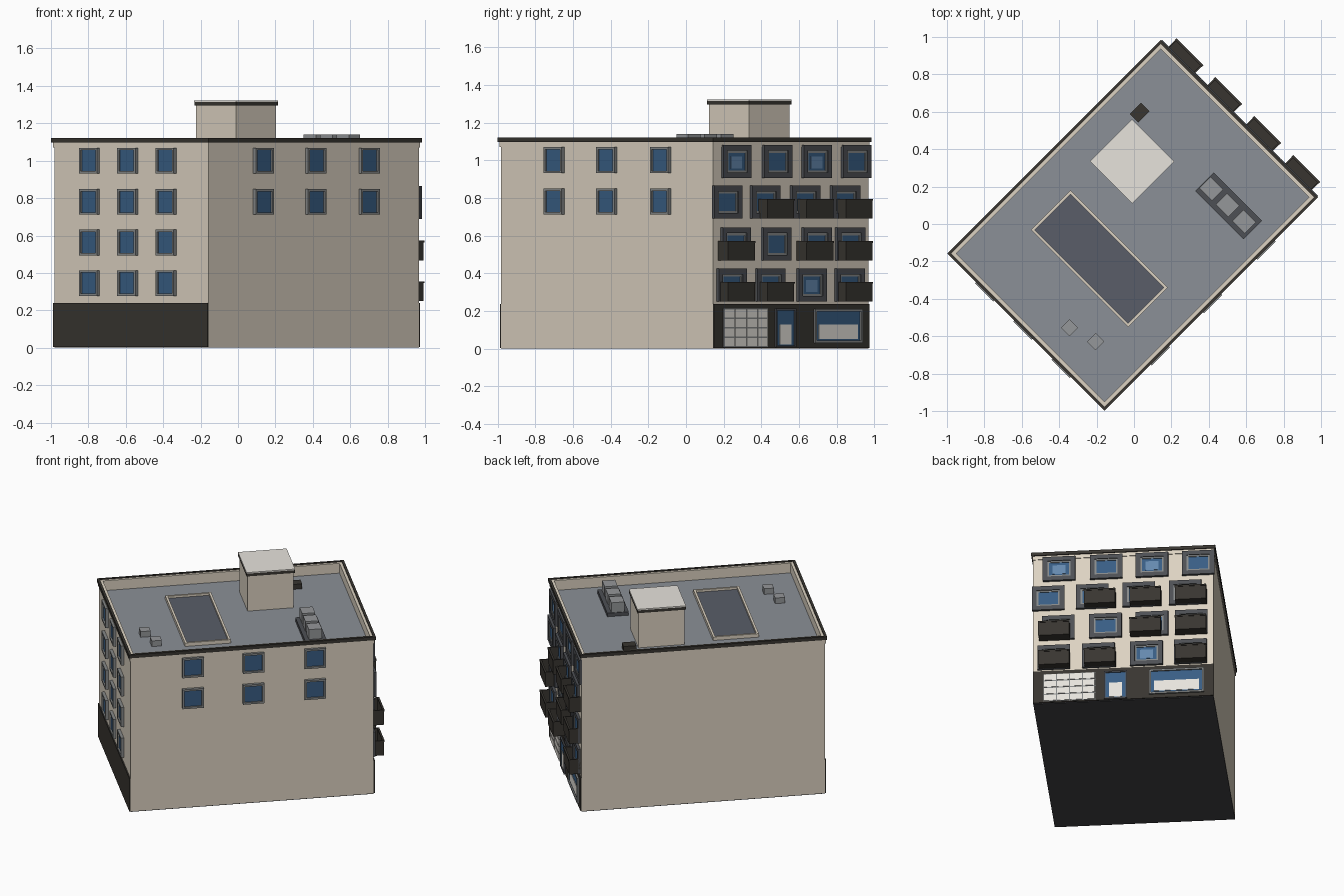
import bpy, bmesh, math
from mathutils import Matrix

if "Cube" in bpy.data.objects:
    bpy.data.objects.remove(bpy.data.objects["Cube"])

# Whole building is modelled square-on (street facade at -y), then turned 135 degrees
TURN = Matrix.Rotation(math.radians(135), 4, 'Z')
HW, F, B = 0.583, -0.785, 0.806          # half width, street wall, rear wall
STREET = Matrix.Translation((0, F, 0))
REAR = Matrix.Translation((0, B, 0)) @ Matrix.Rotation(math.pi, 4, 'Z')
SIDE = Matrix.Translation((-HW, 0, 0)) @ Matrix.Rotation(-math.pi / 2, 4, 'Z')
ROOF = Matrix.Identity(4)

COL = dict(wall=(.72, .65, .54), dark=(.04, .036, .03), glass=(.04, .11, .23),
           panel=(.075, .08, .09), frame=(.24, .25, .25), roof=(.26, .28, .31),
           pale=(.8, .77, .72), curtain=(.13, .25, .42), well=(.1, .11, .14),
           metal=(.3, .31, .32), under=(.055, .055, .06))
MATS = {}
for k, c in COL.items():
    MATS[k] = bpy.data.materials.new(k)
    MATS[k].diffuse_color = (*c, 1)


def part(name, col, boxes, frame=ROOF):
    """One object made of boxes (x0, x1, y0, y1, z0, z1) in a wall frame."""
    bm = bmesh.new()
    for x0, x1, y0, y1, z0, z1 in boxes:
        m = Matrix.Translation(((x0 + x1) / 2, (y0 + y1) / 2, (z0 + z1) / 2)) \
            @ Matrix.Diagonal((x1 - x0, y1 - y0, z1 - z0, 1))
        bmesh.ops.create_cube(bm, size=1, matrix=TURN @ frame @ m)
    me = bpy.data.meshes.new(name)
    bm.to_mesh(me)
    bm.free()
    me.materials.append(MATS[col])
    ob = bpy.data.objects.new(name, me)
    bpy.context.collection.objects.link(ob)
    return ob


def block(x, y, w, d, z0, z1):
    return (x - w / 2, x + w / 2, y - d / 2, y + d / 2, z0, z1)


def ring_flat(x0, x1, y0, y1, t, z0, z1):
    """Horizontal rectangular ring of thickness t, measured inwards."""
    return [(x0, x1, y0, y0 + t, z0, z1), (x0, x1, y1 - t, y1, z0, z1),
            (x0, x0 + t, y0 + t, y1 - t, z0, z1), (x1 - t, x1, y0 + t, y1 - t, z0, z1)]


def ring_wall(u, z, w, h, t, d):
    """Upright frame on a wall, standing out by d."""
    a, b, c, e = u - w / 2, u + w / 2, z - h / 2, z + h / 2
    return [(a, b, -d, 0, c, c + t), (a, b, -d, 0, e - t, e),
            (a, a + t, -d, 0, c + t, e - t), (b - t, b, -d, 0, c + t, e - t)]


def pane(u, z, w, h, d):
    return (u - w / 2, u + w / 2, -d, 0, z - h / 2, z + h / 2)


# Main body, roof deck, parapet, trim and cornice
part("building_body", "wall", [(-HW, HW, F, B, .004, 1.035)])
part("underside", "under", [(-HW, HW, F, B, 0, .004)])
part("roof_deck", "roof", [(-HW + .02, HW - .02, F + .02, B - .02, 1.035, 1.045)])
part("parapet", "wall", ring_flat(-HW, HW, F, B, .022, 1.035, 1.115))
part("wall_trim", "wall", ring_flat(-HW - .005, HW + .005, F - .005, B + .005, .005, 1.07, 1.1))
part("cornice", "dark", ring_flat(-HW - .012, HW + .012, F - .012, B + .012, .016, 1.097, 1.12))

# Dark ground floor bands
part("street_plinth", "dark", [(-HW, HW, -.008, 0, .004, .238)], STREET)
part("rear_plinth", "dark", [(-HW, HW, -.008, 0, .004, .238)], REAR)

# Plain windows on the rear and side walls
ROWS = (.345, .562, .78, 1.0)
for name, frame, us, zs in (("rear", REAR, (-.309, -.019, .271), ROWS),
                            ("side", SIDE, (-.399, -.003, .40), ROWS[2:])):
    spots = [(u, z) for u in us for z in zs]
    part(name + "_window_frames", "frame",
         [b for u, z in spots for b in ring_wall(u, z, .138, .138, .013, .02)], frame)
    part(name + "_window_glass", "glass", [pane(u, z, .114, .114, .01) for u, z in spots], frame)

# Street windows, staggered from floor to floor
STREET_U = ((-.45, -.16, .15, .435), (-.42, -.115, .186, .44),
            (-.485, -.20, .10, .40), (-.415, -.11, .186, .485))
spots = [(u, z) for us, z in zip(STREET_U, (.337, .555, .777, .993)) for u in us]
part("street_window_surrounds", "panel",
     [b for u, z in spots for b in ring_wall(u, z, .21, .175, .03, .018)], STREET)
part("street_window_frames", "frame",
     [b for u, z in spots for b in ring_wall(u, z, .152, .117, .012, .012)], STREET)
part("street_window_glass", "glass", [pane(u, z, .13, .1, .007) for u, z in spots], STREET)
part("window_curtains", "curtain",
     [pane(u, z - .005, .085, .065, .009) for u, z in (spots[2], spots[12], spots[14])], STREET)

# Balconies: floor, three railing panels, top rail
COLS, D, W = (-.444, -.148, .146, .44), .075, .2
for z0, used in ((.25, (0, 1, 3)), (.467, (0, 2, 3)), (.69, (1, 2, 3))):
    for i in used:
        a, b, z1, t = COLS[i] - W / 2, COLS[i] + W / 2, z0 + .105, .008
        part("balcony", "dark", [
            (a, b, -D, 0, z0, z0 + .012),
            (a, b, -D, -D + t, z0 + .012, z1),
            (a, a + t, -D + t, 0, z0 + .012, z1),
            (b - t, b, -D + t, 0, z0 + .012, z1),
            (a - .002, b + .002, -D - .003, -D + t + .002, z1 - .01, z1)], STREET)

# Garage door: grid of pale panels
gx0, gx1, gz0, gz1 = -.515, -.18, .01, .212
part("garage_door_frame", "frame", [(gx0, gx1, -.011, 0, gz0, gz1)], STREET)
cw, ch = (gx1 - gx0) / 4, (gz1 - gz0) / 4
part("garage_door_panels", "pale",
     [pane(gx0 + cw * (i + .5), gz0 + ch * (j + .5), cw - .008, ch - .008, .015)
      for i in range(4) for j in range(4)], STREET)

# Entrance door and shop window
part("entrance_frame", "panel", ring_wall(-.05, .11, .15, .205, .01, .018), STREET)
part("entrance_glass", "glass", [pane(-.05, .11, .13, .185, .011)], STREET)
part("entrance_panel", "pale", [pane(-.05, .075, .085, .105, .014)], STREET)
part("shop_window_frame", "frame", ring_wall(.345, .12, .355, .18, .012, .02), STREET)
part("shop_window_glass", "glass", [pane(.345, .12, .331, .156, .011)], STREET)
part("shop_window_display", "pale", [pane(.345, .09, .29, .075, .014)], STREET)

# Stair tower on the roof
tx, ty = .244, -.23
part("stair_tower", "wall", [block(tx, ty, .302, .302, 1.04, 1.3)])
part("stair_tower_cornice", "dark", ring_flat(tx - .158, tx + .158, ty - .158, ty + .158, .02, 1.295, 1.318))
part("stair_tower_roof", "pale", [block(tx, ty, .318, .318, 1.315, 1.323)])

# Skylight
part("skylight_frame", "wall", ring_flat(-.368, .368, .112, .412, .015, 1.04, 1.07))
part("skylight_glass", "well", [block(0, .262, .71, .274, 1.04, 1.055)])

# Roof equipment
part("cooling_unit_base", "panel", [block(-.289, -.426, .365, .14, 1.04, 1.07)])
part("cooling_units", "metal", [block(-.283 + i * .124, -.426, .095, .085, 1.07, 1.14) for i in (-1, 0, 1)])
part("roof_vents", "metal", [block(-.148, .636, .065, .065, 1.04, 1.085),
                             block(-.30, .59, .065, .065, 1.04, 1.085)])
part("roof_hatch", "dark", [block(.40, -.442, .065, .085, 1.04, 1.08)])

for m in bpy.data.materials:
    if m.users and not m.is_grease_pencil:
        m.use_nodes = True
        m.node_tree.nodes["Principled BSDF"].inputs["Base Color"].default_value = m.diffuse_color
